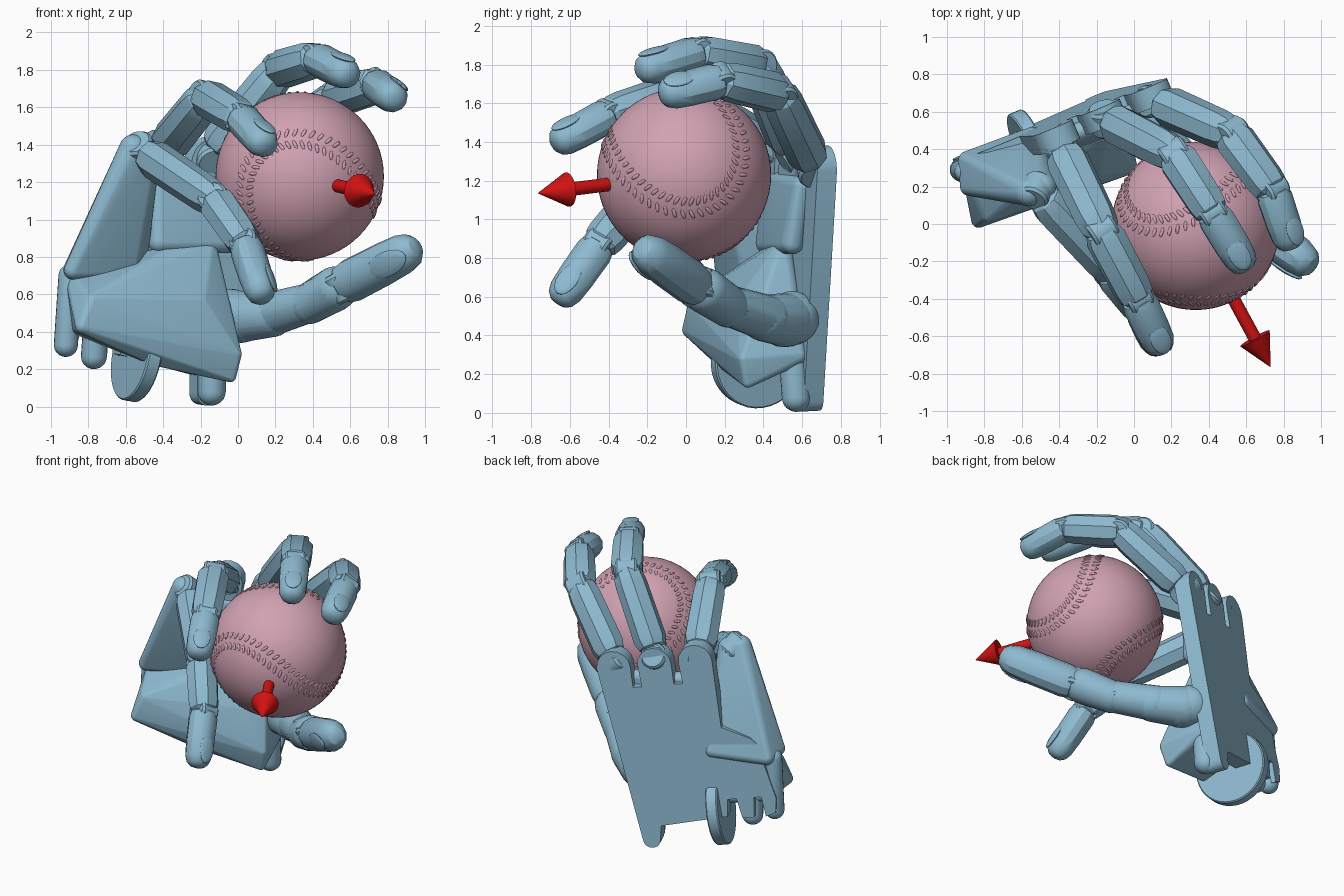
import bpy, bmesh, math
from mathutils import Vector, Matrix

cube = bpy.data.objects.get("Cube")
if cube:
    bpy.data.objects.remove(cube, do_unlink=True)


def material(name, rgb):
    m = bpy.data.materials.new(name)
    m.use_nodes = True
    m.diffuse_color = (*rgb, 1)
    m.node_tree.nodes["Principled BSDF"].inputs["Base Color"].default_value = (*rgb, 1)
    return m


BLUE = material("steel blue", (0.27, 0.49, 0.63))
PINK = material("dusty pink", (0.64, 0.36, 0.45))
RED = material("arrow red", (0.65, 0.006, 0.006))


def finish(name, bm, mat, angle=35):
    bmesh.ops.recalc_face_normals(bm, faces=bm.faces)
    mesh = bpy.data.meshes.new(name)
    bm.to_mesh(mesh)
    bm.free()
    mesh.materials.append(mat)
    ob = bpy.data.objects.new(name, mesh)
    bpy.context.collection.objects.link(ob)
    bpy.ops.object.select_all(action='DESELECT')
    ob.select_set(True)
    bpy.context.view_layer.objects.active = ob
    bpy.ops.object.shade_smooth_by_angle(angle=math.radians(angle))


def frame(origin, axis, side):
    """Matrix whose z runs along axis and whose y leans toward side."""
    z = axis.normalized()
    x = side.cross(z).normalized()
    return Matrix.Translation(origin) @ Matrix((x, z.cross(x), z)).transposed().to_4x4()


def lathe(bm, mat, length, radius, profile, sides=12, flat=1.0):
    """Closed tapered tube from (position, relative radius) pairs."""
    rings = []
    for t, s in profile:
        rings.append([bm.verts.new(mat @ Vector((
            radius * s * math.cos(2 * math.pi * (i + .5) / sides),
            radius * s * flat * math.sin(2 * math.pi * (i + .5) / sides), t * length)))
            for i in range(sides)])
    for a, b in zip(rings, rings[1:]):
        for i in range(sides):
            j = (i + 1) % sides
            bm.faces.new((a[i], a[j], b[j], b[i]))
    bm.faces.new(rings[0][::-1])
    bm.faces.new(rings[-1])


def hull(name, balls):
    """Convex skin around (x, y, z, radius) balls."""
    bm = bmesh.new()
    for x, y, z, r in balls:
        bmesh.ops.create_icosphere(bm, subdivisions=3, radius=r,
                                   matrix=Matrix.Translation((x, y, z)))
    out = bmesh.ops.convex_hull(bm, input=bm.verts)
    junk = {g for g in out["geom_interior"] + out["geom_unused"]
            if isinstance(g, bmesh.types.BMVert)}
    bmesh.ops.delete(bm, geom=list(junk), context='VERTS')
    finish(name, bm, BLUE)


# Back plate of the hand, drawn flat and placed by three landmarks
base, index_k, ring_k = Vector((-.15, .71, .06)), Vector((.07, .735, 1.26)), Vector((-.44, .515, 1.35))
up = (index_k - base).normalized()
across = (ring_k - index_k)
across = (across - up * across.dot(up)).normalized()
inward = up.cross(across)
plate_frame = Matrix.Translation(base) @ Matrix((across, up, inward)).transposed().to_4x4()


def arc(u, v, r, start, end, n=8):
    return [(u + r * math.cos(math.radians(start + (end - start) * i / n)),
             v + r * math.sin(math.radians(start + (end - start) * i / n))) for i in range(n + 1)]


outline = arc(.06, 0, .06, 360, 180)
for u in (0, .28, .56):
    outline += [(u - .11, 1.08)] * (u > 0) + arc(u, 1.23, .115, 180, 0) + [(u + .11, 1.08)]
outline += [(.66, .75), (.84, .66), (.88, .62), (.95, .22), (.93, .12), (.86, .1), (.85, .24),
            (.8, .24), (.78, .1), (.7, .1), (.68, .24), (.62, .24), (.6, .12), (.14, .09)]
bm = bmesh.new()
face = bm.faces.new([bm.verts.new(plate_frame @ Vector((u, v, 0))) for u, v in outline])
moved = bmesh.ops.extrude_face_region(bm, geom=[face])["geom"]
bmesh.ops.translate(bm, vec=inward * .11, verts=[g for g in moved if isinstance(g, bmesh.types.BMVert)])
finish("back_plate", bm, BLUE)

# Palm mass, wrist cuff and outer palm bar
hull("palm_heel", [(-.83, .02, .43, .04), (-.78, .06, .56, .05), (-.01, .3, .28, .03),
                   (-.04, .32, .16, .03), (-.2, .3, .55, .05), (-.35, .44, .83, .04),
                   (-.16, .5, .84, .05), (-.1, .58, .3, .05), (-.86, .27, .66, .06),
                   (-.45, .2, .25, .03), (-.85, .3, .42, .04)])
hull("outer_palm_bar", [(-.56, .17, 1.38, .075), (-.49, .2, 1.36, .075), (-.88, .2, .73, .05),
                        (-.89, .34, .72, .05), (-.54, .47, .73, .05), (-.58, .32, .74, .05)])
hull("palm_inner_pad", [(-.04, .55, .88, .06), (-.42, .42, .88, .06),
                        (.02, .6, 1.17, .05), (-.42, .45, 1.2, .05)])

# Wrist hinge lugs and disc
hull("outer_wrist_lug", [(-.92, .29, .33, .065), (-.9, .28, .7, .06)])
hull("middle_wrist_lug", [(-.77, .33, .27, .07), (-.75, .3, .55, .07)])
hull("inner_wrist_lug", [(-.14, .57, .08, .075), (-.14, .55, .35, .075)])
bm = bmesh.new()
lathe(bm, frame(Vector((-.54, .37, .275)) - across * .04, across, inward), .08, .25,
      [(0, .97), (.1, 1), (.9, 1), (1, .97)], sides=36)
finish("wrist_disc", bm, BLUE)

JOINT = [(-.05, .55), (.0, .85), (.1, 1), (.82, .96), (.96, .88), (1.05, .55)]
TIP = [(-.05, .55), (.02, .9), (.13, 1), (.55, .98), (.8, .92), (.92, .76), (.98, .5), (1, .2)]


def finger(name, points, radii):
    """Chain of faceted segments with a hinge at each joint and a nail on the last."""
    bm = bmesh.new()
    pts = [Vector(p) for p in points]
    dorsal = pts[-2] - (pts[-3] + pts[-1]) / 2
    last = len(pts) - 2
    for i in range(last + 1):
        a, b, r = pts[i], pts[i + 1], radii[i]
        d = (b - a).normalized()
        start = a + d * .07 if i == 0 else a
        end = b + d * .08 if i == last else b
        m = frame(start, d, dorsal)
        if i == last:
            lathe(bm, m, (end - start).length, r, TIP, 12, .95)
        else:
            lathe(bm, m, (end - start).length, r * 1.06, JOINT, 8, .95)
        # hinge barrel
        side = d.cross(dorsal).normalized()
        lathe(bm, frame(a - side * r * .7, side, d), r * 1.4, r * .8,
              [(0, .85), (.1, 1), (.9, 1), (1, .85)], 20)
        if i == last:
            out = (dorsal - d * dorsal.dot(d)).normalized()
            spot = a + (end - a) * .69 + out * r * .8
            bmesh.ops.create_uvsphere(bm, u_segments=16, v_segments=8, radius=1,
                                      matrix=frame(spot, d, out) @ Matrix.Diagonal(
                                          (r * .58, r * .17, (end - a).length * .25, 1)))
    finish(name, bm, BLUE, 30)


finger("index_finger", [(.11, .66, 1.27), (.52, .48, 1.65), (.74, .18, 1.72), (.82, -.06, 1.66)],
       (.11, .106, .098))
finger("middle_finger", [(-.15, .56, 1.34), (.22, .37, 1.8), (.42, .06, 1.86), (.565, -.18, 1.785)],
       (.11, .105, .098))
finger("ring_finger", [(-.4, .43, 1.37), (-.17, -.04, 1.655), (.02, -.4, 1.54), (.125, -.62, 1.42)],
       (.11, .105, .098))
finger("little_finger", [(-.52, .18, 1.37), (-.12, -.25, 1.1), (.04, -.45, .87), (.115, -.62, .63)],
       (.105, .104, .098))

# Thumb: base joint, tapering middle and rounded end
hull("thumb_base", [(-.04, .55, .49, .14), (.02, .5, .47, .13)])
hull("thumb_root", [(0, .52, .48, .14), (.18, .4, .49, .12)])
hull("thumb_shaft", [(.16, .42, .49, .12), (.4, .2, .56, .105)])
hull("thumb_joint", [(.38, .22, .55, .11), (.52, .1, .63, .12)])
finger("thumb_tip", [(.36, .24, .55), (.56, .06, .65), (.9, -.19, .825)], (.11, .118))

# Ball
centre, radius = Vector((.33, -.01, 1.23)), .45
bm = bmesh.new()
bmesh.ops.create_uvsphere(bm, u_segments=64, v_segments=32, radius=radius,
                          matrix=Matrix.Translation(centre))
finish("ball", bm, PINK, 60)

# Raised stitches in slanted pairs along the closed seam
ey = Vector((.71, -.73, .06)).normalized()
pole = Vector((-.56, -.49, .68))
pole = (pole - ey * pole.dot(ey)).normalized()
ex = ey.cross(pole)


def seam(t):
    v = (ex * (.75 * math.cos(t) + .25 * math.cos(3 * t))
         + ey * (.75 * math.sin(t) - .25 * math.sin(3 * t)) + pole * .87 * math.sin(2 * t))
    return v.normalized()


bm = bmesh.new()
for k in range(104):
    t = 2 * math.pi * k / 104
    n = seam(t)
    along = (seam(t + .01) - seam(t - .01)).normalized()
    lateral = n.cross(along)
    for s in (-1, 1):
        spot = (n + lateral * s * .08).normalized()
        m = frame(centre + spot * radius, lateral * s + along * .45, spot)
        bmesh.ops.create_icosphere(bm, subdivisions=2, radius=1,
                                   matrix=m @ Matrix.Diagonal((.01, .006, .028, 1)))
finish("ball_stitches", bm, PINK, 60)

# Direction arrow
tail, point = Vector((.51, -.36, 1.185)), Vector((.73, -.765, 1.135))
bm = bmesh.new()
lathe(bm, frame(tail, point - tail, Vector((0, 0, 1))), (point - tail).length, .09,
      [(0, .39), (.62, .39), (.62, 1), (1, .01)], 24)
finish("direction_arrow", bm, RED)
